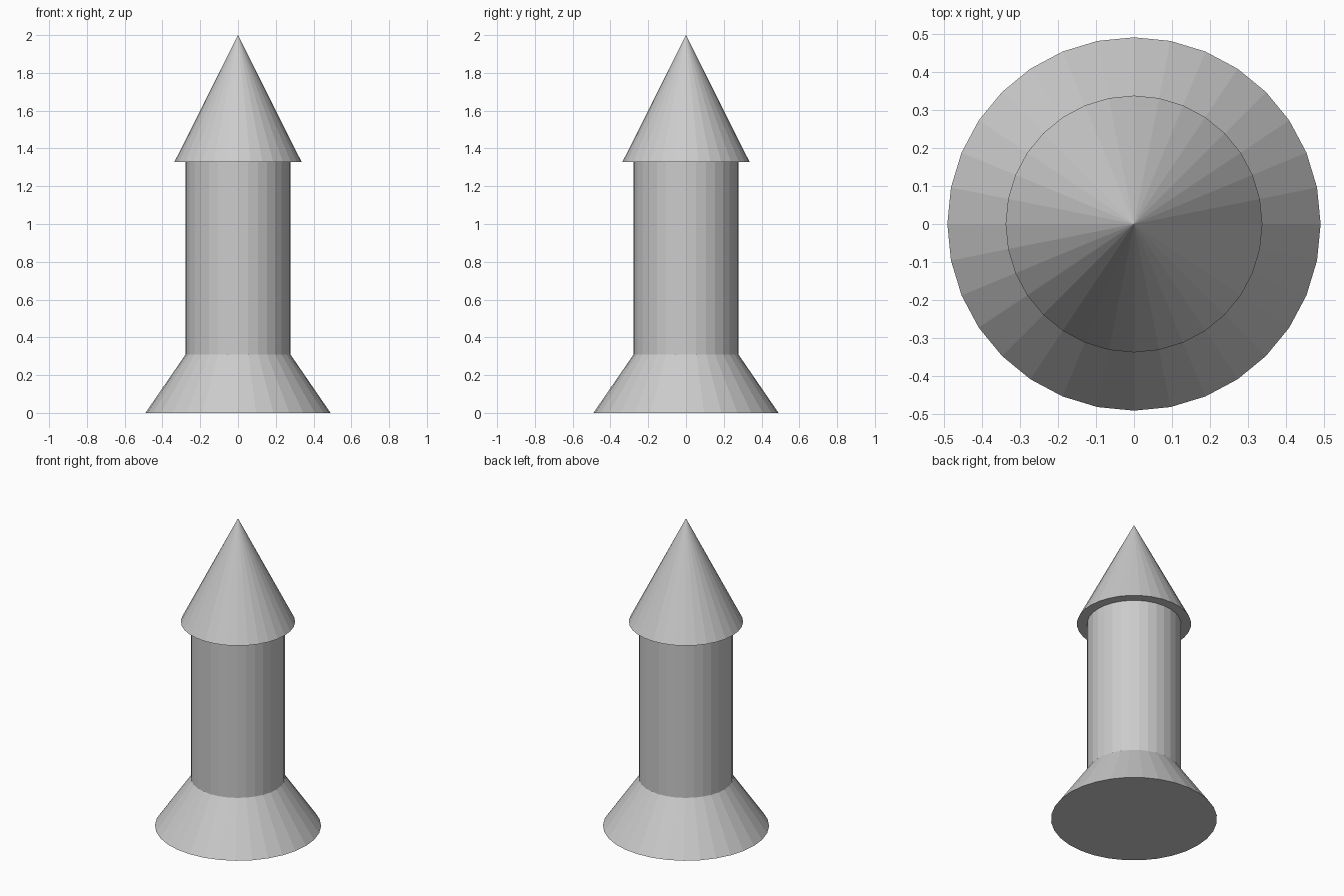
import bpy

if "Cube" in bpy.data.objects:
    bpy.data.objects.remove(bpy.data.objects["Cube"])

SIDES = 32


def tapered(name, r_bottom, r_top, z0, z1):
    """Flat-faced round part standing between heights z0 and z1."""
    bpy.ops.mesh.primitive_cone_add(
        vertices=SIDES, radius1=r_bottom, radius2=r_top,
        depth=z1 - z0, location=(0, 0, (z0 + z1) / 2))
    bpy.context.object.name = name


# Flared foot
tapered("flared_base", 0.49, 0.277, 0.0, 0.31)
# Straight shaft
tapered("body", 0.277, 0.277, 0.31, 1.328)
# Overhanging pointed cap
tapered("nose_cone", 0.337, 0.0, 1.328, 2.0)
